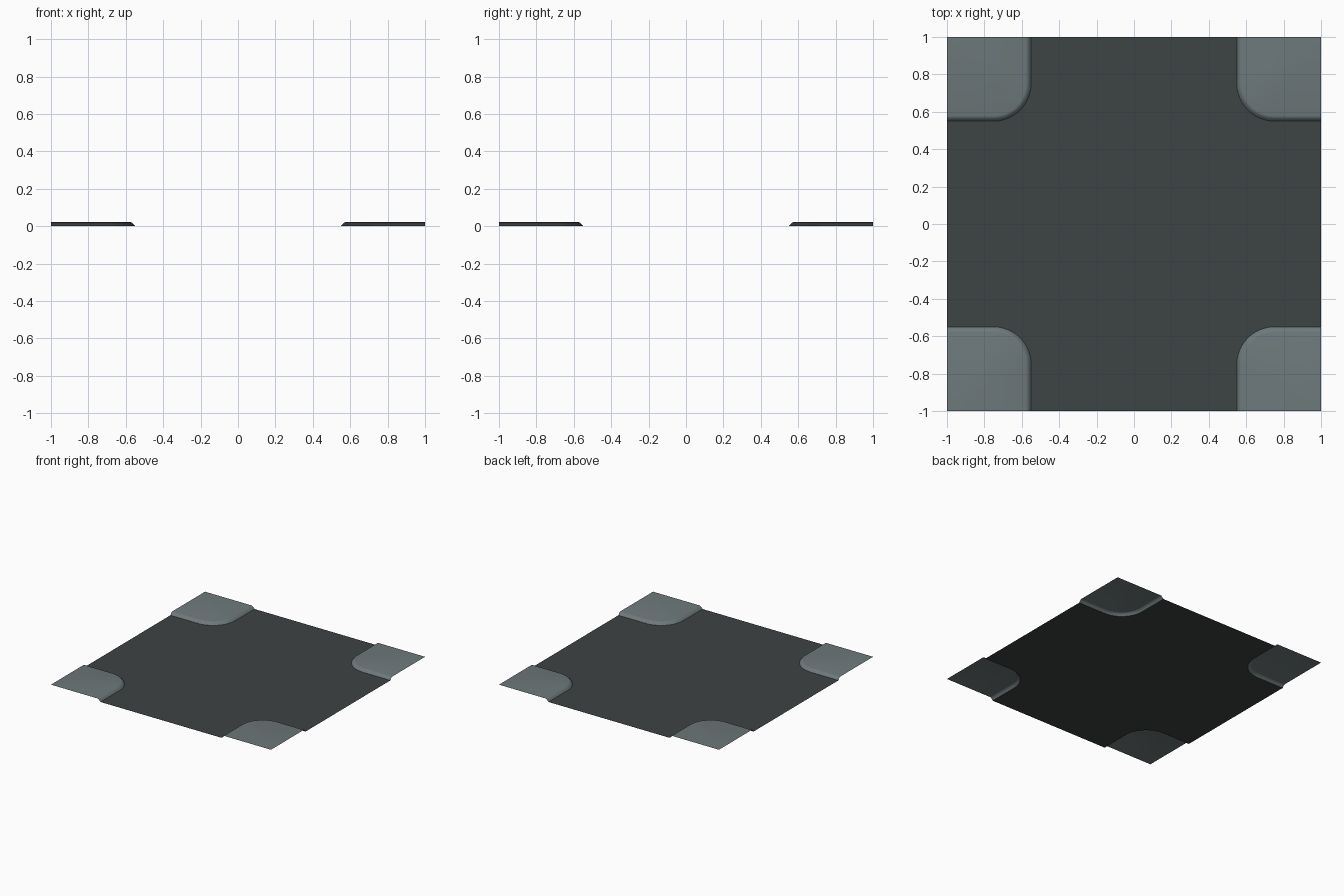
import bpy, bmesh, math

if "Cube" in bpy.data.objects:
    bpy.data.objects.remove(bpy.data.objects["Cube"])

HALF = 1.0        # half the tile size
CENTRE = 0.75     # centre of each corner arc, in x and y
STEPS = 12        # segments in each corner arc
# kerb section: (arc radius, height), from the road up to the pavement
KERB = [(0.2, 0.0), (0.19, 0.012), (0.181, 0.02), (0.172, 0.022)]


def material(name, rgb):
    m = bpy.data.materials.new(name)
    m.diffuse_color = (*rgb, 1)
    m.use_nodes = True
    m.node_tree.nodes["Principled BSDF"].inputs["Base Color"].default_value = m.diffuse_color
    return m


asphalt = material("asphalt", (0.047, 0.056, 0.056))
pavement = material("pavement", (0.155, 0.190, 0.197))


def corner_path(r, sx, sy):
    """Kerb line from the x edge round the arc to the y edge."""
    pts = [(HALF, CENTRE - r)]
    for i in range(STEPS + 1):
        a = math.radians(270 - 90 * i / STEPS)
        pts.append((CENTRE + r * math.cos(a), CENTRE + r * math.sin(a)))
    pts.append((CENTRE - r, HALF))
    return [(x * sx, y * sy) for x, y in pts]


def make_object(name, bm, mat):
    mesh = bpy.data.meshes.new(name)
    bm.to_mesh(mesh)
    bm.free()
    mesh.materials.append(mat)
    ob = bpy.data.objects.new(name, mesh)
    bpy.context.collection.objects.link(ob)
    return ob


def upward(bm):
    for f in bm.faces:
        f.normal_update()
        if f.normal.z < 0:
            f.normal_flip()


# crossroad surface: a cross-shaped sheet with rounded inner corners
bm = bmesh.new()
outline = []
for sx, sy in ((1, 1), (-1, 1), (-1, -1), (1, -1)):
    path = corner_path(KERB[0][0], sx, sy)
    outline += path if sx * sy > 0 else path[::-1]
bm.faces.new([bm.verts.new((x, y, 0)) for x, y in outline])
upward(bm)
make_object("road", bm, asphalt)

# raised pavement corners with sloping kerbs
for sx, sy, name in ((1, 1, "back_right"), (-1, 1, "back_left"),
                     (-1, -1, "front_left"), (1, -1, "front_right")):
    bm = bmesh.new()
    rows = [[bm.verts.new((x, y, z)) for x, y in corner_path(r, sx, sy)]
            for r, z in KERB]
    for a, b in zip(rows, rows[1:]):
        for i in range(len(a) - 1):
            bm.faces.new((a[i], a[i + 1], b[i + 1], b[i]))
    tip = bm.verts.new((HALF * sx, HALF * sy, KERB[-1][1]))
    bm.faces.new(rows[-1] + [tip])
    upward(bm)
    ob = make_object("pavement_" + name, bm, pavement)
    bpy.ops.object.select_all(action='DESELECT')
    ob.select_set(True)
    bpy.context.view_layer.objects.active = ob
    bpy.ops.object.shade_smooth_by_angle(angle=math.radians(40))
